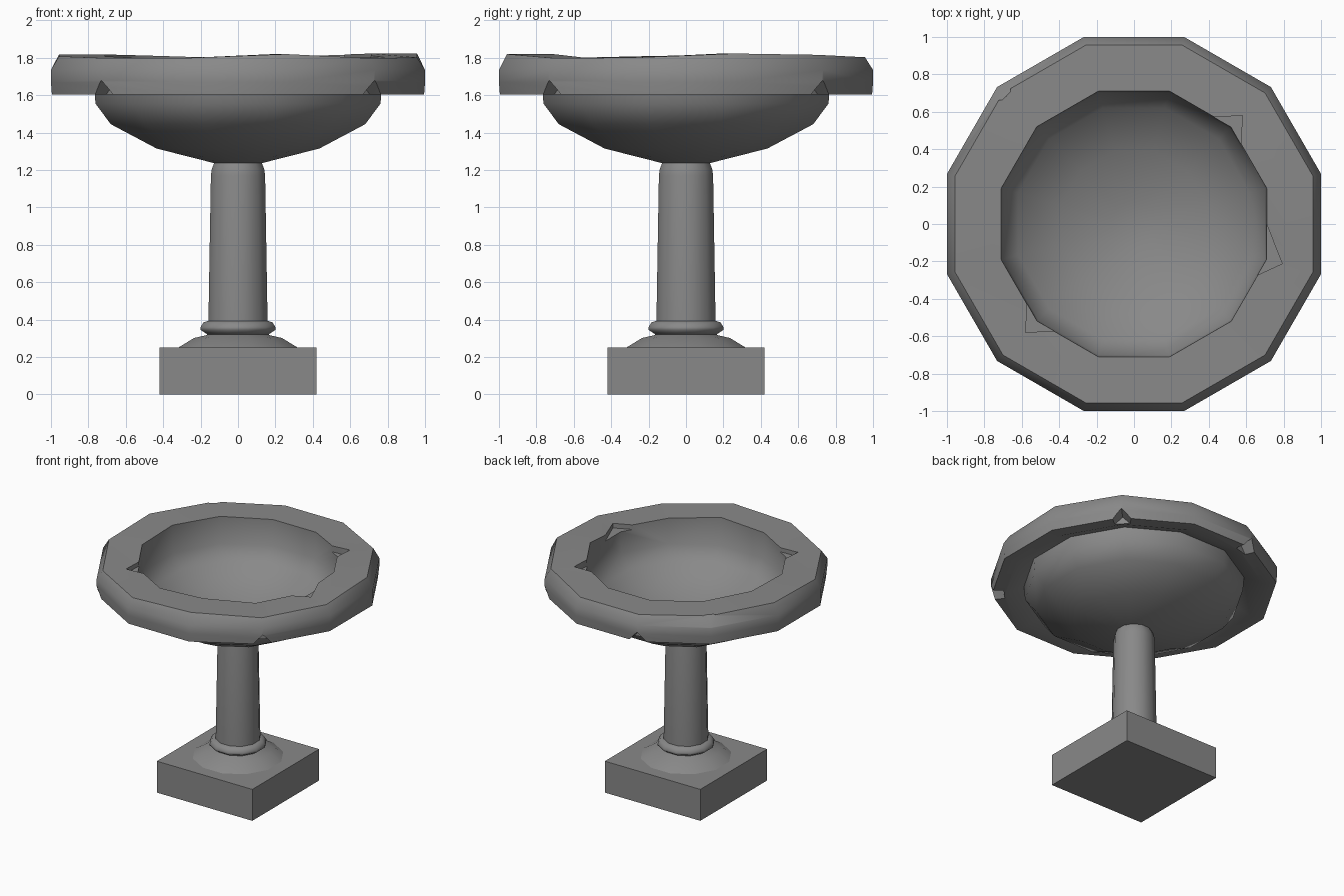
import bpy, bmesh, math
from mathutils import Vector

if "Cube" in bpy.data.objects:
    bpy.data.objects.remove(bpy.data.objects["Cube"])

stone = bpy.data.materials.new("grey stone")
stone.diffuse_color = (0.25, 0.25, 0.25, 1)
stone.use_nodes = True
stone.node_tree.nodes["Principled BSDF"].inputs["Base Color"].default_value = stone.diffuse_color
SIDES = 12


def finish(bm, name, angle=40):
    """Turn a bmesh into a stone object, smooth except at sharp edges."""
    bmesh.ops.recalc_face_normals(bm, faces=bm.faces[:])
    me = bpy.data.meshes.new(name)
    bm.to_mesh(me)
    bm.free()
    me.materials.append(stone)
    me.shade_smooth()
    me.set_sharp_from_angle(angle=math.radians(angle))
    ob = bpy.data.objects.new(name, me)
    bpy.context.scene.collection.objects.link(ob)
    return ob


def lathe(profile, heights=None):
    """Twelve-sided turned solid; radii are measured to the flats.
    heights nudges the rings above z = 1.8 (the worn top)."""
    bm = bmesh.new()
    rings = []
    for r, z in profile:
        big = r / math.cos(math.pi / SIDES)
        ring = []
        for i in range(SIDES):
            a = math.radians(15 + 30 * i)
            dz = heights[i] if heights and z > 1.8 else 0
            ring.append(bm.verts.new((big * math.cos(a), big * math.sin(a), z + dz)))
        rings.append(ring)
    for lo, hi in zip(rings, rings[1:]):
        for i in range(SIDES):
            j = (i + 1) % SIDES
            bm.faces.new((lo[i], lo[j], hi[j], hi[i]))
    bm.faces.new(rings[0][::-1])
    bm.faces.new(rings[-1])
    return bm


# Square plinth
bm = bmesh.new()
bmesh.ops.create_cube(bm, size=1)
for v in bm.verts:
    v.co = (v.co.x * 0.84, v.co.y * 0.84, (v.co.z + 0.5) * 0.25)
finish(bm, "plinth")

# Sloped foot, collar ring and tapered column
finish(lathe([(0.32, 0.24), (0.32, 0.25), (0.235, 0.302), (0.17, 0.317), (0.15, 0.33)]), "foot")
finish(lathe([(0.14, 0.315), (0.165, 0.322), (0.2, 0.345), (0.2, 0.36),
              (0.185, 0.385), (0.155, 0.395)]), "collar", 60)
finish(lathe([(0.158, 0.32), (0.158, 0.4), (0.145, 1.17), (0.14, 1.205), (0.125, 1.245)]), "column")

# Bowl: outer underside, recess behind the rim lip, worn top, hollow inside
worn = [0.015, 0.008, -0.005, -0.005, 0.005, 0.01, 0.0, -0.01, -0.008, 0.012, -0.01, -0.006]
bowl = finish(lathe([(0.12, 1.235), (0.435, 1.315), (0.68, 1.445), (0.762, 1.555),
                     (0.77, 1.66), (0.9, 1.605), (0.995, 1.605), (1.0, 1.67), (1.0, 1.735),
                     (0.957, 1.808), (0.71, 1.808), (0.7, 1.6), (0.62, 1.495),
                     (0.39, 1.375), (0.12, 1.3)], worn), "bowl")

# Chips knocked out of the rim, each a convex hull in (radial, sideways, height)
chip_bm = bmesh.new()


def chip(deg, pts):
    a = math.radians(deg)
    out, side = Vector((math.cos(a), math.sin(a), 0)), Vector((-math.sin(a), math.cos(a), 0))
    vs = [chip_bm.verts.new(out * r + side * t + Vector((0, 0, z))) for r, t, z in pts]
    bmesh.ops.convex_hull(chip_bm, input=vs)


def shelf(deg, tri):
    """Triangular step with a flat floor in the inner lip."""
    chip(deg, [(r, t, z) for r, t in tri for z in (1.765, 1.9)])


for deg in (45, 105, -45, -135):      # roof-shaped nicks in the lower outer corners
    chip(deg, [(1.1, 0, 1.695), (0.94, 0, 1.66), (1.1, 0.09, 1.59), (1.1, -0.09, 1.59),
               (0.94, 0.07, 1.59), (0.94, -0.07, 1.59)])
for deg in (45, -135):                # inner lip
    shelf(deg, [(0.69, 0.115), (0.69, -0.115), (0.82, 0), (0.5, 0)])
shelf(-15, [(0.68, 0.19), (0.7, -0.1), (0.82, 0), (0.5, 0)])
chip(135, [(1.05, 0, 1.72), (1.0, 0.12, 1.78), (1.0, -0.12, 1.78),   # upper outer corner
           (0.955, 0, 1.825), (1.2, 0, 1.95)])
cutter = finish(chip_bm, "chip_cutter")
cutter.hide_render = True

mod = bowl.modifiers.new("chips", 'BOOLEAN')
mod.operation, mod.solver, mod.object = 'DIFFERENCE', 'EXACT', cutter
dg = bpy.context.evaluated_depsgraph_get()
chipped = bpy.data.meshes.new_from_object(bowl.evaluated_get(dg))
bowl.modifiers.clear()
bowl.data = chipped
chipped.shade_smooth()
chipped.set_sharp_from_angle(angle=math.radians(37))
bpy.data.objects.remove(cutter)
